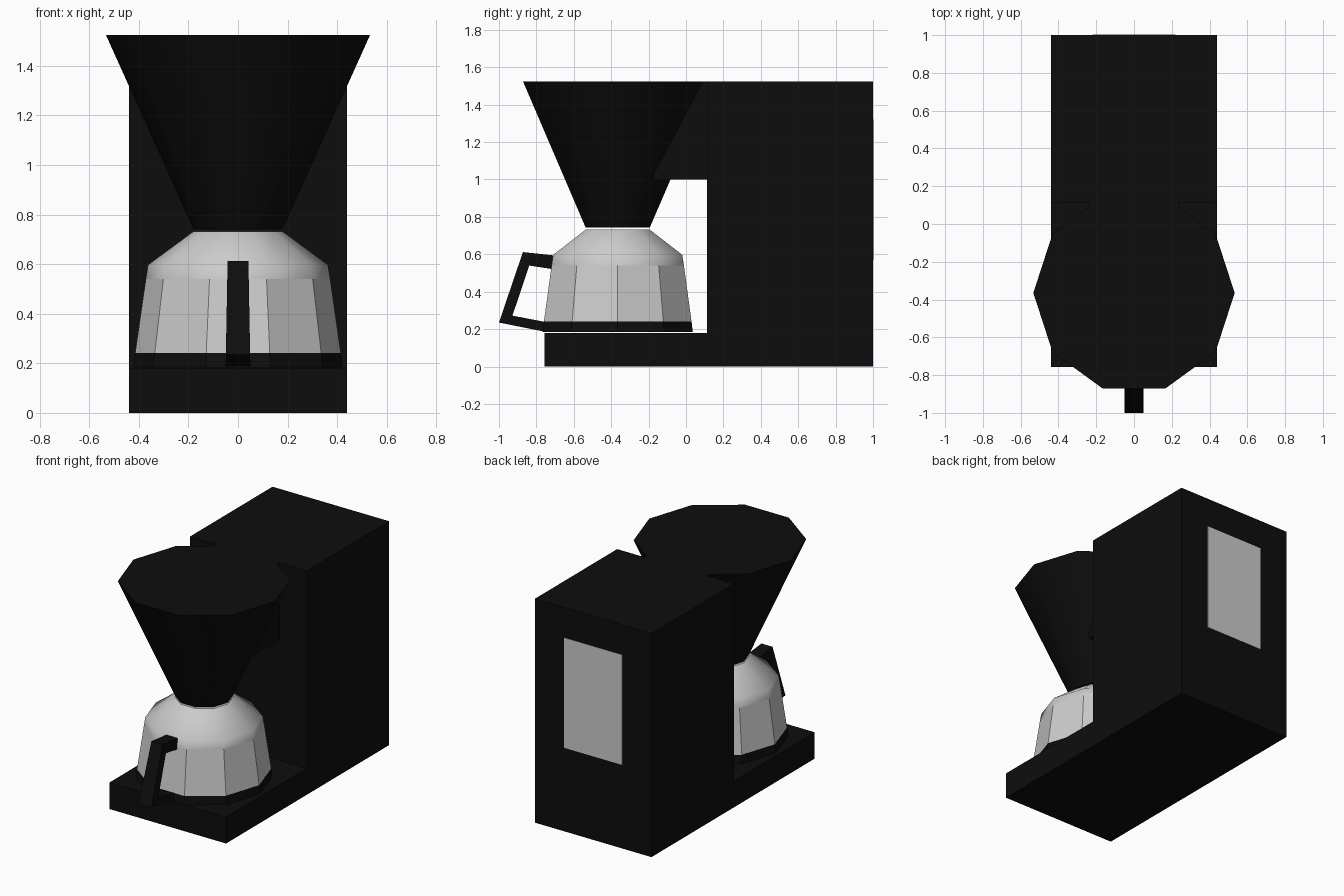
import bpy, bmesh
from math import cos, sin, tau

if "Cube" in bpy.data.objects:
    bpy.data.objects.remove(bpy.data.objects["Cube"])

SIDES = 10
CY = -0.365          # axis shared by filter funnel and carafe
TOP = 1.525

black = bpy.data.materials.new("black_plastic")
black.diffuse_color = (0.004, 0.004, 0.004, 1)
black.use_nodes = True
black.node_tree.nodes["Principled BSDF"].inputs["Base Color"].default_value = black.diffuse_color


def finish(name, bm, mat=None):
    bmesh.ops.recalc_face_normals(bm, faces=bm.faces)
    me = bpy.data.meshes.new(name)
    bm.to_mesh(me)
    bm.free()
    if mat:
        me.materials.append(mat)
    ob = bpy.data.objects.new(name, me)
    bpy.context.collection.objects.link(ob)
    return ob


def extrude_x(name, profile, half_width, mat=None):
    """Extrude a (y, z) outline symmetrically across x."""
    bm = bmesh.new()
    face = bm.faces.new([bm.verts.new((-half_width, y, z)) for y, z in profile])
    new = bmesh.ops.extrude_face_region(bm, geom=[face])["geom"]
    verts = [v for v in new if isinstance(v, bmesh.types.BMVert)]
    bmesh.ops.translate(bm, verts=verts, vec=(2 * half_width, 0, 0))
    return finish(name, bm, mat)


def lathe(name, profile, smooth_bands=(), mat=None):
    """Ten-sided turned solid from (radius, z) pairs, capped at both ends."""
    bm = bmesh.new()
    rings = [[bm.verts.new((r * cos(tau * i / SIDES), CY + r * sin(tau * i / SIDES), z))
              for i in range(SIDES)] for r, z in profile]
    for b, (lo, hi) in enumerate(zip(rings, rings[1:])):
        for i in range(SIDES):
            j = (i + 1) % SIDES
            bm.faces.new((lo[i], lo[j], hi[j], hi[i])).smooth = b in smooth_bands
    bm.faces.new(rings[0])
    bm.faces.new(rings[-1])
    return finish(name, bm, mat)


# Housing: base plate and rear tower in one L-shaped block
extrude_x("housing", [(-0.757, 0), (1, 0), (1, TOP), (0.113, TOP),
                      (0.113, 0.18), (-0.757, 0.18)], 0.44, black)

# Bracket carrying the funnel
extrude_x("funnel_bracket", [(-0.17, 1.0), (0.12, 1.0), (0.12, TOP), (-0.17, TOP)],
          0.235, black)

# Filter funnel
lathe("filter_funnel", [(0.18, 0.742), (0.533, TOP)], (0,), black)

# Carafe: faceted wall, smooth shoulder
lathe("carafe", [(0.415, 0.24), (0.372, 0.54), (0.363, 0.597), (0.18, 0.732)], (1, 2))
lathe("carafe_base", [(0.422, 0.184), (0.415, 0.241)], (), black)

# Carafe handle, slightly narrower at the top
outer = [(-0.69, 0.592), (-0.872, 0.612), (-1.0, 0.235), (-0.74, 0.183)]
inner = [(-0.69, 0.517), (-0.838, 0.54), (-0.928, 0.272), (-0.74, 0.236)]
handle = extrude_x("carafe_handle", outer + inner[::-1], 0.05, black)
for v in handle.data.vertices:
    v.co.x *= 0.84 + 0.16 * (0.612 - v.co.z) / 0.43

# Plate on the back of the tower
extrude_x("back_plate", [(0.99, 0.57), (1.002, 0.57), (1.002, 1.32), (0.99, 1.32)], 0.22)
